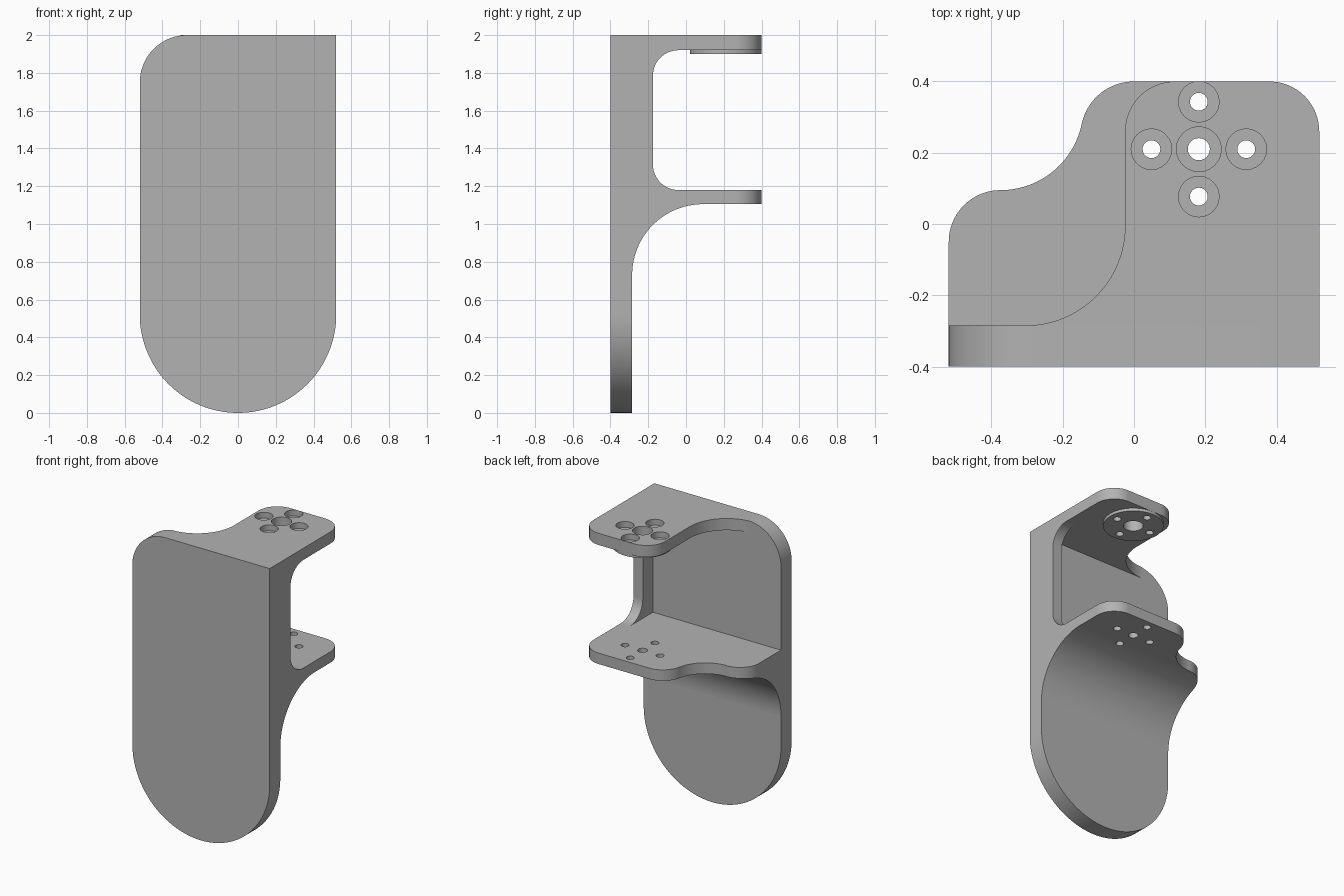
import bpy, bmesh
from math import cos, sin, radians
from mathutils import Vector

cube = bpy.data.objects.get("Cube")
if cube:
    bpy.data.objects.remove(cube, do_unlink=True)

grey = bpy.data.materials.new("plain grey")
grey.use_nodes = True
grey.diffuse_color = (0.45, 0.45, 0.45, 1)
grey.node_tree.nodes["Principled BSDF"].inputs["Base Color"].default_value = (0.45, 0.45, 0.45, 1)


def arc(cx, cy, r, start, end, n=24):
    """Points along a circular arc, angles in degrees."""
    angles = [radians(start + (end - start) * i / n) for i in range(n + 1)]
    return [(cx + r * cos(a), cy + r * sin(a)) for a in angles]


def extrude(name, points, axis, low, high):
    """Solid from a closed 2D profile, swept along the x, y or z axis."""
    place = {"x": lambda a, b: (low, a, b),
             "y": lambda a, b: (a, low, b),
             "z": lambda a, b: (a, b, low)}[axis]
    sweep = Vector([(high - low) * (axis == k) for k in "xyz"])
    bm = bmesh.new()
    face = bm.faces.new([bm.verts.new(place(a, b)) for a, b in points])
    result = bmesh.ops.extrude_face_region(bm, geom=[face], use_keep_orig=True)
    top = [v for v in result["geom"] if isinstance(v, bmesh.types.BMVert)]
    bmesh.ops.translate(bm, verts=top, vec=sweep)
    bmesh.ops.recalc_face_normals(bm, faces=bm.faces)
    mesh = bpy.data.meshes.new(name)
    bm.to_mesh(mesh)
    bm.free()
    mesh.materials.append(grey)
    obj = bpy.data.objects.new(name, mesh)
    bpy.context.collection.objects.link(obj)
    return obj


def activate(obj):
    bpy.ops.object.select_all(action="DESELECT")
    obj.select_set(True)
    bpy.context.view_layer.objects.active = obj


def combine(obj, tool, operation):
    """Apply a boolean and discard the tool solid."""
    tool.hide_render = True
    mod = obj.modifiers.new("cut", "BOOLEAN")
    mod.object, mod.operation, mod.solver = tool, operation, "EXACT"
    activate(obj)
    bpy.ops.object.modifier_apply(modifier=mod.name)
    bpy.data.objects.remove(tool, do_unlink=True)


def drill(obj, x, y, r, low, high):
    combine(obj, extrude("drill", arc(x, y, r, 0, 345, 23), "z", low, high), "DIFFERENCE")


# Main dimensions
W, FRONT, BACK, END = 0.52, -0.4, -0.285, 0.4
SHELF_LOW, SHELF_TOP, ARM_LOW, TOP = 1.105, 1.18, 1.92, 2.0
HX, HY, PITCH = 0.182, 0.21, 0.133
ring = [(HX + PITCH, HY), (HX - PITCH, HY), (HX, HY + PITCH), (HX, HY - PITCH)]
end_corner = arc(W - 0.14, END - 0.14, 0.14, 0, 90)

# Upright plate: round bottom, one rounded top corner
plate = extrude("back_plate",
                arc(0, W, W, 180, 360, 64) + [(W, TOP)] + arc(-W + 0.25, TOP - 0.25, 0.25, 90, 180),
                "y", FRONT, BACK)

# Side web with filleted opening between shelf and arm
web = extrude("side_web",
              [(BACK, SHELF_TOP)] + arc(-0.04, SHELF_TOP + 0.135, 0.135, 270, 180)
              + arc(-0.04, ARM_LOW - 0.135, 0.135, 180, 90) + [(BACK, ARM_LOW)],
              "x", W - 0.07, W)

# Lower shelf: side profile with a large fillet, trimmed to the plan outline
shelf = extrude("lower_shelf",
                arc(0.09, SHELF_LOW - 0.375, 0.375, 180, 90, 32)
                + [(0.6, SHELF_LOW), (0.6, SHELF_TOP), (BACK, SHELF_TOP)],
                "x", -0.7, 0.7)
plan = extrude("shelf_plan",
               [(W, -0.5)] + end_corner + arc(0, 0.25, 0.15, 90, 167.6)
               + arc(-0.375, 0.328, 0.233, -12.4, -90)[1:]
               + arc(-0.375, -0.05, 0.145, 90, 180)[1:] + [(-W, -0.5)],
               "z", 0.4, 1.5)
combine(shelf, plan, "INTERSECT")
drill(shelf, HX, HY, 0.031, 1, 1.3)
for x, y in ring:
    drill(shelf, x, y, 0.025, 1, 1.3)

# Upper arm and the round boss beneath it
arm = extrude("upper_arm",
              [(W, BACK)] + end_corner + arc(0.115, END - 0.14, 0.14, 90, 180)
              + arc(-0.305, -0.005, 0.28, 0, -90, 32),
              "z", ARM_LOW, TOP)
boss = extrude("arm_boss", arc(HX, HY, 0.19, 0, 354, 59), "z", ARM_LOW - 0.02, ARM_LOW)
for part in (arm, boss):
    drill(part, HX, HY, 0.063, 1.8, 2.1)
    for x, y in ring:
        drill(part, x, y, 0.025, 1.8, 2.1)
# Counterbores in the arm's top
for x, y in ring:
    drill(arm, x, y, 0.057, TOP - 0.04, 2.1)

for part in (plate, web, shelf, arm, boss):
    activate(part)
    bpy.ops.object.shade_smooth_by_angle(angle=radians(30))
